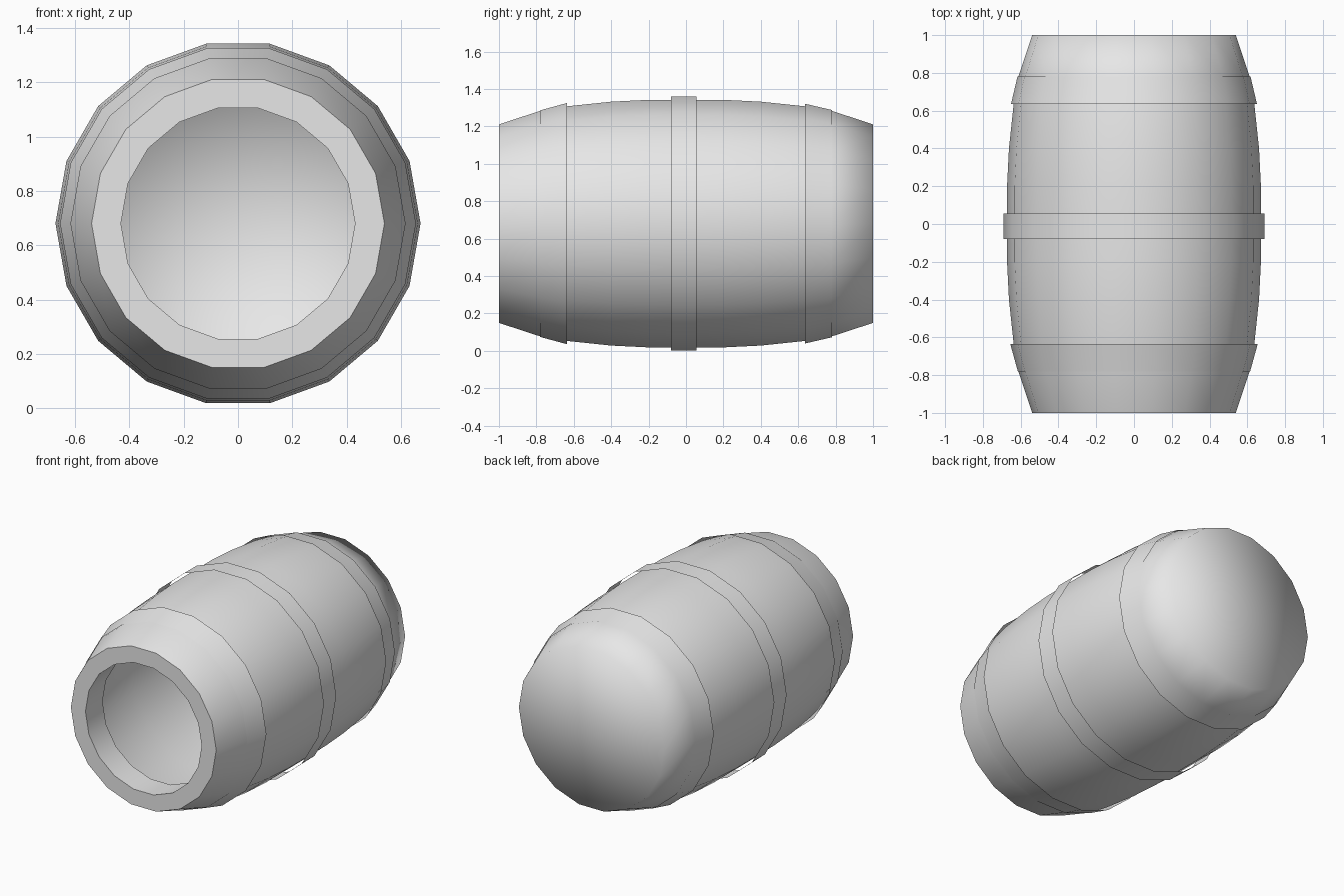
import bpy
import bmesh
from math import cos, sin, tau

SIDES = 18
AXIS_Z = 0.68

if "Cube" in bpy.data.objects:
    bpy.data.objects.remove(bpy.data.objects["Cube"], do_unlink=True)

grey = bpy.data.materials.new("plain grey")
grey.use_nodes = True
colour = (0.8, 0.8, 0.8, 1)
grey.diffuse_color = colour
grey.node_tree.nodes["Principled BSDF"].inputs["Base Color"].default_value = colour


def revolve(name, profile, sharp=False):
    """Turn (radius, y) points about the lying barrel axis."""
    bm = bmesh.new()
    rings = []
    for r, y in profile:
        count = SIDES if r > 0 else 1
        ring = [bm.verts.new((r * cos(tau * k / SIDES), y,
                              AXIS_Z + r * sin(tau * k / SIDES)))
                for k in range(count)]
        rings.append(ring * (SIDES // count))
    for a, b in zip(rings, rings[1:]):
        for k in range(SIDES):
            n = (k + 1) % SIDES
            corners = [a[k], b[k], b[n], a[n]]
            bm.faces.new(list(dict.fromkeys(corners)))
    mesh = bpy.data.meshes.new(name)
    bm.to_mesh(mesh)
    bm.free()
    mesh.materials.append(grey)
    obj = bpy.data.objects.new(name, mesh)
    bpy.context.collection.objects.link(obj)
    mesh.shade_smooth()
    if sharp:
        bpy.ops.object.select_all(action="DESELECT")
        obj.select_set(True)
        bpy.context.view_layer.objects.active = obj
        bpy.ops.object.shade_smooth_by_angle(angle=0.7)
    return obj


# Bulging staves, closed by a softly shaded back end
half = [(0.672, 0.2), (0.662, 0.4), (0.637, 0.635), (0.612, 0.78), (0.539, 1)]
staves = [(r, -y) for r, y in reversed(half)] + half
revolve("barrel_body", staves + [(0, 1)])

# Flat front rim with a short lip turned into the opening
revolve("front_rim", [(0.431, -0.82), (0.431, -1), (0.539, -1)], sharp=True)

# Thin open hoops
revolve("front_hoop", [(0.615, -0.78), (0.655, -0.635)])
revolve("middle_hoop", [(0.69, -0.08), (0.69, 0.055)])
revolve("back_hoop", [(0.651, 0.635), (0.617, 0.78)])
